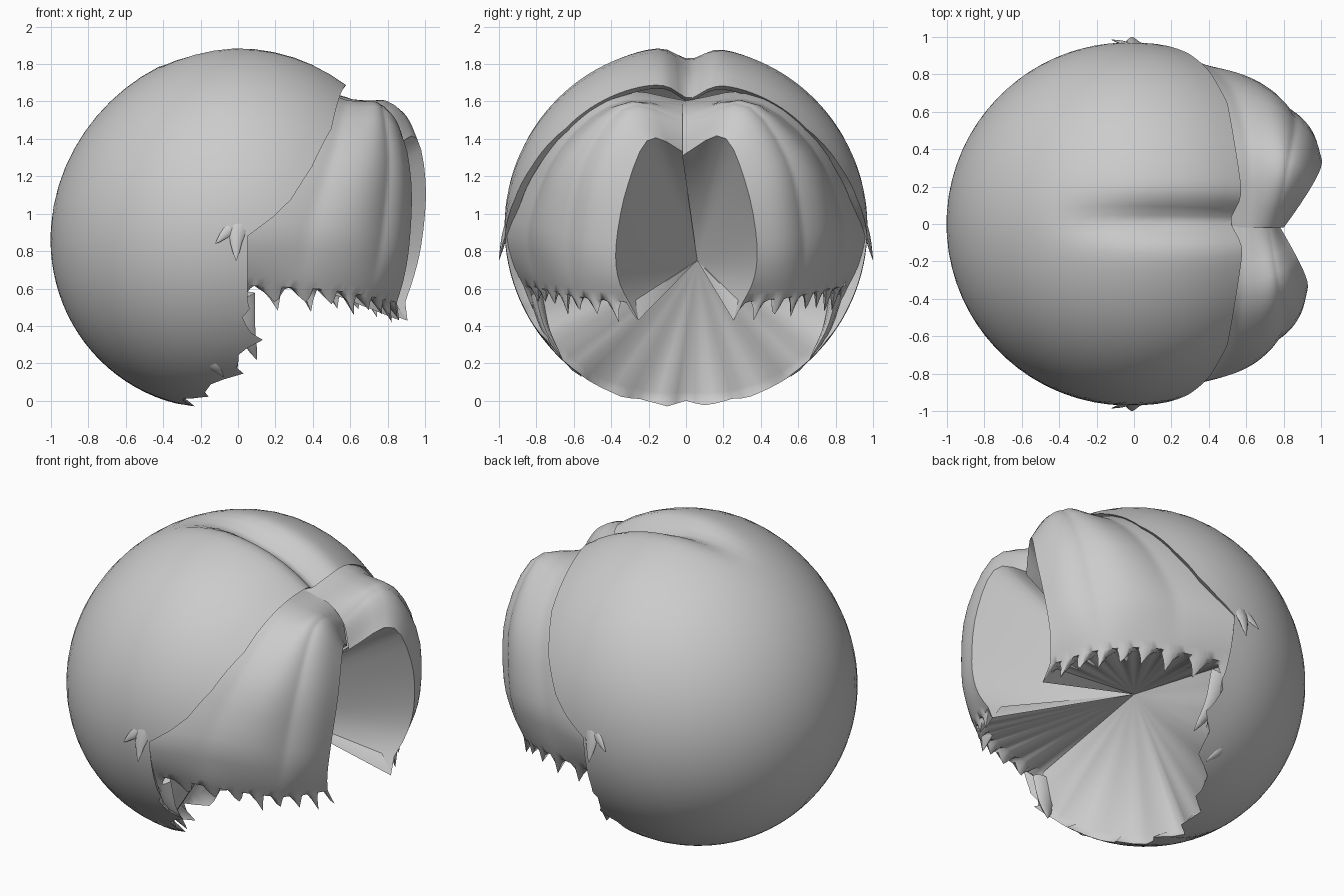
import bpy, bmesh, math, random
from mathutils import Vector

random.seed(4)
if "Cube" in bpy.data.objects:
    bpy.data.objects.remove(bpy.data.objects["Cube"])

grey = bpy.data.materials.new("hair_grey")
grey.use_nodes = True
grey.diffuse_color = (0.6, 0.6, 0.6, 1)
grey.node_tree.nodes["Principled BSDF"].inputs["Base Color"].default_value = (0.6, 0.6, 0.6, 1)

CENTRE = Vector((0, 0, 0.93))
APEX = Vector((0.05, 0.06, 0.75))


def finish(name, bm, angle=60):
    bmesh.ops.recalc_face_normals(bm, faces=bm.faces)
    mesh = bpy.data.meshes.new(name)
    bm.to_mesh(mesh)
    bm.free()
    mesh.materials.append(grey)
    ob = bpy.data.objects.new(name, mesh)
    bpy.context.collection.objects.link(ob)
    bpy.ops.object.select_all(action="DESELECT")
    ob.select_set(True)
    bpy.context.view_layer.objects.active = ob
    bpy.ops.object.shade_smooth_by_angle(angle=math.radians(angle))


def skin(bm, rows, closed=False):
    """Join equal rows of points with quads."""
    grid = [[bm.verts.new(p) for p in row] for row in rows]
    n = len(rows[0])
    for a, b in zip(grid, grid[1:]):
        for i in range(n if closed else n - 1):
            j = (i + 1) % n
            bm.faces.new((a[i], a[j], b[j], b[i]))
    return grid


def fan(bm, verts, tip):
    """Join a chain of vertices to one point."""
    for a, b in zip(verts, verts[1:]):
        bm.faces.new((a, b, tip))


def spline(points, t):
    """Catmull-Rom point on a list of vectors, t from 0 to 1."""
    f = min(t, 0.9999) * (len(points) - 1)
    i = int(f)
    f -= i
    b, c = points[i], points[i + 1]
    a = points[i - 1] if i else b * 2 - c
    d = points[i + 2] if i + 2 < len(points) else c * 2 - b
    return 0.5 * (2 * b + (c - a) * f + (2 * a - 5 * b + 4 * c - d) * f ** 2
                  + (3 * b - a - 3 * c + d) * f ** 3)


# Back cap: a ball with its pole at the back, cut along the parted hairline
RIM = [(0, 127), (10, 127), (51, 121), (69, 114), (81, 107), (87, 101), (93, 93),
       (115, 93), (135, 92), (146, 85), (160, 76), (180, 69)]


def rim_angle(phi):
    for (a, ta), (b, tb) in zip(RIM, RIM[1:]):
        if phi <= b:
            return ta + (tb - ta) * (phi - a) / (b - a)
    return RIM[-1][1]


def cap_point(degrees, phi, shrink=1.0):
    theta = math.radians(degrees)
    d = Vector((-math.cos(theta), math.sin(theta) * math.sin(phi), math.sin(theta) * math.cos(phi)))
    r = 0.97 + max(0, -d.x) * (0.03 - 0.07 * d.z)
    if d.z > 0:
        fade = max(0, min(1, (d.x + 0.45) / 0.6))
        r -= 0.11 * fade * math.exp(-((d.y - 0.02) / 0.1) ** 2)
    return CENTRE + d * r * shrink


COLS, RINGS = 120, 20
JAG = (-2, 0, 2, 6, 1)
rim = []
for c in range(COLS + 1):
    degrees = c * 360 / COLS
    turn = min(degrees, 360 - degrees)
    edge = base = rim_angle(turn)
    if turn > 116:
        edge += JAG[min(c, COLS - c) % 5] * random.uniform(0.4, 1)
    rim.append((math.radians(degrees), edge, base - 2, turn))
rim = rim[:-1]
bm = bmesh.new()
rows = [[cap_point(e * k / RINGS, p) for p, e, b, t in rim] for k in range(1, RINGS + 1)]
rows.append([cap_point(b, p, 0.95) for p, e, b, t in rim])
grid = skin(bm, rows, closed=True)
fan(bm, grid[0] + grid[0][:1], bm.verts.new(cap_point(0, 0)))
under = [v for v, r in zip(grid[-1], rim) if r[3] > 107]
fan(bm, under, bm.verts.new(APEX))
finish("back_hair_cap", bm, 75)

# Fringe: guide strands from the face opening back to the cap
STRANDS = [
    [(.80, -.02, 1.31), (.92, .19, 1.40), (.97, .31, 1.15), (.96, .37, .85), (.93, .36, .65), (.88, .28, .48)],
    [(.76, -.02, 1.47), (.82, .30, 1.57), (.86, .52, 1.27), (.83, .60, .90), (.79, .60, .68), (.74, .56, .51)],
    [(.65, -.02, 1.57), (.67, .36, 1.58), (.63, .66, 1.31), (.54, .79, .95), (.50, .78, .72), (.46, .74, .55)],
    [(.48, -.02, 1.60), (.42, .38, 1.64), (.28, .70, 1.42), (.04, .93, .98), (.00, .93, .75), (.00, .85, .57)],
]
STRANDS = [[Vector(p) for p in s] for s in STRANDS]
U, V = 48, 18


def fringe_point(u, v, side):
    p = spline([spline(s, v) for s in STRANDS], u)
    out = (p - CENTRE).normalized()
    lock = abs(math.sin(math.pi * 2.5 * u + 0.3))
    lift = 0.025 * lock
    if side > 0:
        # The left side is fuller near the crown
        lift += 0.05 * (1 - u) * max(0, 1 - v)
    p = p + out * lift * math.sin(math.pi * min(1, v * 1.1))
    return Vector((p.x if side > 0 else p.x * 0.95, p.y * side, p.z))


SAW = (1, 0.65, 0.3, 0, 0.25, 0.6)
for name, side in (("fringe_left", 1), ("fringe_right", -1)):
    bm = bmesh.new()
    rows = [[fringe_point(u / U, v / V, side) for u in range(U + 1)] for v in range(V + 1)]
    # Inner lip behind the hem, then jagged tips swept towards the face
    lip = [p + (APEX - p) * 0.06 + Vector((0, 0, 0.04)) for p in rows[-1]]
    for u, p in enumerate(rows[-1]):
        saw = SAW[u % 6] * random.uniform(0.7, 1.1)
        p += Vector((0.03 * saw, -0.03 * side * saw, 0.07 - 0.14 * saw))
    grid = skin(bm, rows + [lip])
    # Inside of the hair, drawn in to the middle of the head
    tip = bm.verts.new(APEX)
    fan(bm, [row[0] for row in grid], tip)
    fan(bm, grid[-1], tip)
    finish(name, bm)


# Loose pointed tufts
def tuft(name, path, width):
    path = [Vector(p) for p in path]
    rows, n, sides = [], 7, 8
    for k in range(n + 1):
        t = k / n
        p = spline(path, t)
        along = (spline(path, min(1, t + .05)) - spline(path, max(0, t - .05))).normalized()
        out = (p - CENTRE).normalized()
        across = along.cross(out).normalized()
        w = width * (1 - t) ** 0.8 + 0.002
        rows.append([p + across * w * math.cos(a) + out * w * 0.4 * math.sin(a)
                     for a in (i * math.tau / sides for i in range(sides))])
    bm = bmesh.new()
    grid = skin(bm, rows, closed=True)
    bm.faces.new(grid[0])
    bm.faces.new(grid[-1])
    finish(name, bm)


TUFTS = [
    ("ear_tuft", [(.10, .90, 1.02), (.00, .96, .91), (-.01, 1.0, .75)], .08),
    ("ear_tuft_small", [(.04, .92, .98), (-.05, .965, .91), (-.12, .985, .84)], .05),
    ("nape_tuft_upper", [(.00, .80, .56), (.04, .75, .38), (.10, .66, .22)], .09),
    ("nape_tuft_lower", [(-.25, .58, .36), (-.15, .62, .21), (-.08, .56, .13)], .07),
]
for name, path, width in TUFTS:
    for label, side in (("left", 1), ("right", -1)):
        tuft(name + "_" + label, [(x, y * side, z) for x, y, z in path], width)
